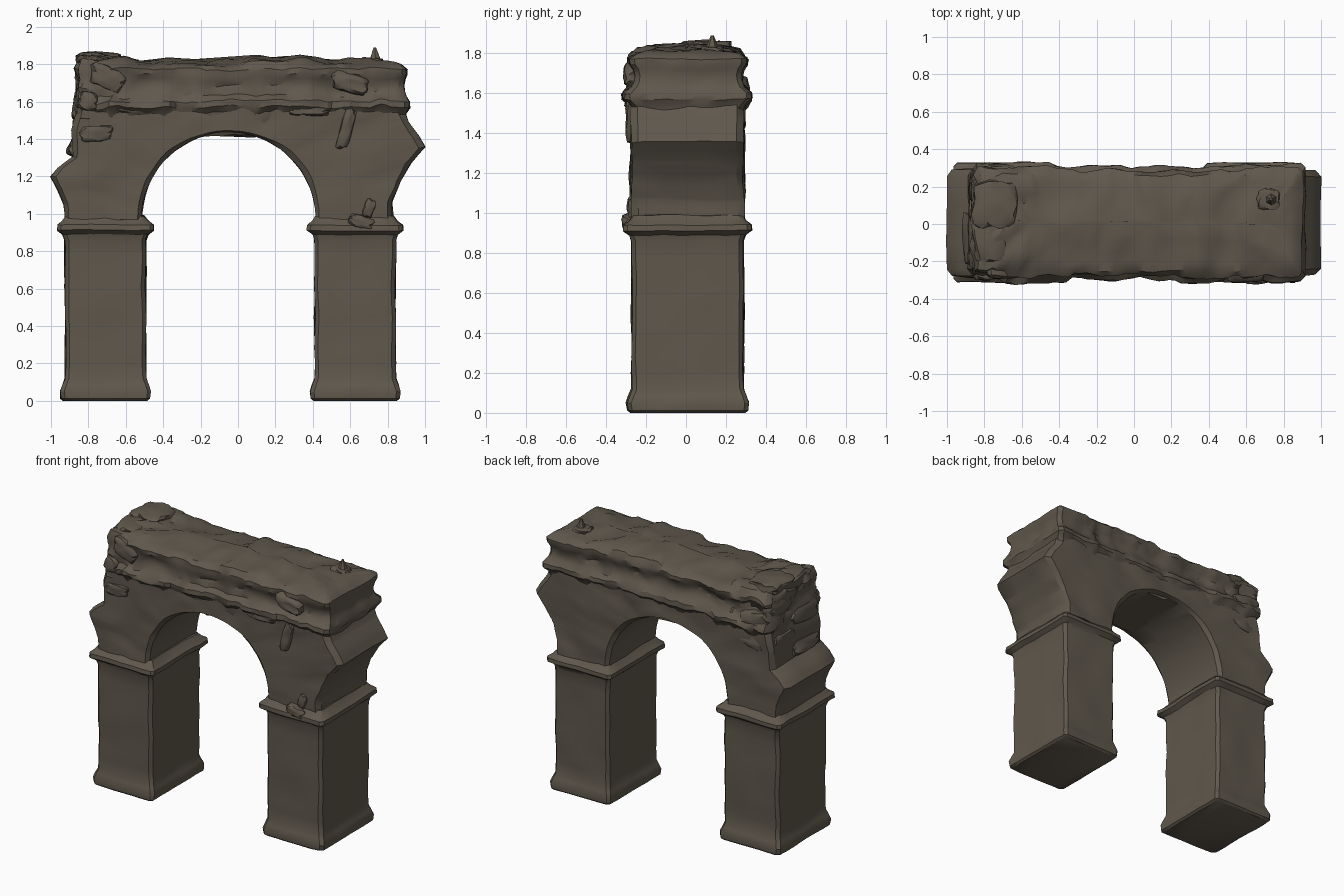
import bpy, bmesh, math, random
from mathutils import Vector, noise

if "Cube" in bpy.data.objects:
    bpy.data.objects.remove(bpy.data.objects["Cube"])

random.seed(4)
stone = bpy.data.materials.new("weathered_stone")
stone.diffuse_color = (0.115, 0.097, 0.073, 1)
stone.use_nodes = True
stone.node_tree.nodes["Principled BSDF"].inputs["Base Color"].default_value = stone.diffuse_color


def rough(p, freq, amp):
    """Offset a point by coarse plus fine noise."""
    return p + noise.noise_vector(p * freq) * amp + noise.noise_vector(p * freq * 2.7) * amp * 0.45


def finish(name, bm):
    bmesh.ops.recalc_face_normals(bm, faces=bm.faces)
    me = bpy.data.meshes.new(name)
    bm.to_mesh(me)
    bm.free()
    me.materials.append(stone)
    ob = bpy.data.objects.new(name, me)
    bpy.context.collection.objects.link(ob)
    return ob


def loft(name, rings, warp):
    """Skin closed rings, cap both ends, then roughen every point."""
    bm = bmesh.new()
    rows = [[bm.verts.new(p) for p in r] for r in rings]
    n = len(rows[0])
    for a, b in zip(rows, rows[1:]):
        for i in range(n):
            bm.faces.new((a[i], a[(i + 1) % n], b[(i + 1) % n], b[i]))
    bm.faces.new(rows[0][::-1])
    bm.faces.new(rows[-1])
    for v in bm.verts:
        v.co = warp(v.co.copy())
    return finish(name, bm)


def rect_ring(x0, x1, y0, y1, z, c, nx, ny):
    """Chamfered rectangle with subdivided sides."""
    pts = []
    sides = [((x0 + c, y0), (x1 - c, y0), nx), ((x1, y0 + c), (x1, y1 - c), ny),
             ((x1 - c, y1), (x0 + c, y1), nx), ((x0, y1 - c), (x0, y0 + c), ny)]
    for a, b, n in sides:
        for i in range(n + 1):
            t = i / n
            pts.append(Vector((a[0] + (b[0] - a[0]) * t, a[1] + (b[1] - a[1]) * t, z)))
    return pts


def interp(keys, t):
    """Piecewise linear lookup in (t, value, ...) rows."""
    for a, b in zip(keys, keys[1:]):
        if t <= b[0]:
            f = (t - a[0]) / (b[0] - a[0])
            return [p + (q - p) * f for p, q in zip(a[1:], b[1:])]
    return list(keys[-1][1:])


# Piers with a plinth and a moulded capital
pier_profile = [(0, 0.005), (0.012, 0.02), (0.05, 0.024), (0.085, 0.012), (0.12, 0)]
pier_profile += [(0.12 + 0.74 * i / 9, 0) for i in range(1, 10)]
pier_profile += [(0.89, 0.01), (0.912, 0.04), (0.94, 0.038), (0.96, 0.012), (0.99, -0.01)]


def pier_warp(p):
    q = rough(p, 5.5, 0.008)
    q.z = max(0, q.z) if p.z > 0.02 else p.z
    return q


for name, x0, x1 in (("left_pier", -0.925, -0.492), ("right_pier", 0.41, 0.842)):
    loft(name, [rect_ring(x0 - d, x1 + d, -0.272 - d, 0.288 + d, z, 0.02, 6, 7)
                for z, d in pier_profile], pier_warp)

# Arch wall: rings swept around the opening, broken vault springers outside
outer = [(0, -0.925, 0.97), (0.05, -0.932, 1.05), (0.10, -0.965, 1.13), (0.14, -1.0, 1.20),
         (0.17, -0.965, 1.245), (0.20, -0.88, 1.31), (0.24, -0.88, 1.44), (0.27, -0.85, 1.58),
         (0.73, 0.87, 1.58), (0.77, 0.91, 1.49), (0.81, 0.965, 1.42), (0.84, 1.0, 1.36),
         (0.88, 0.925, 1.27), (0.92, 0.865, 1.17), (0.96, 0.83, 1.06), (1, 0.825, 0.97)]
steps = sorted({round(i / 44, 3) for i in range(45)} | {k[0] for k in outer})
across = [(0, -0.25), (0.05, -0.275)] + [(s, -0.275) for s in (0.2, 0.35, 0.5, 0.65, 0.8, 0.95)] + [(1, -0.24)]
section = across + [(1, -0.1), (1, 0.1)] + [(s, 0.015 - y) for s, y in across[::-1]] + [(0, 0.1), (0, -0.1)]
rings = []
for t in steps:
    a = math.pi * (1 - t)
    px, pz = -0.05 + 0.465 * math.cos(a), 0.97 + 0.465 * math.sin(a)
    qx, qz = interp(outer, t)
    rings.append([Vector((px + (qx - px) * s, y, pz + (qz - pz) * s)) for s, y in section])


def wall_warp(p):
    r = math.hypot(p.x + 0.05, p.z - 0.97)
    q = rough(p, 5, 0.006 if r < 0.5 or abs(p.x) > 0.9 else 0.014)
    return q


loft("arch_wall", rings, wall_warp)

# Entablature: moulding that survives in places, with a worn uneven top
moulding = [(1.42, -0.03), (1.47, -0.012), (1.51, 0.0), (1.54, 0.015), (1.57, 0.044), (1.60, 0.042),
            (1.63, 0.01), (1.66, -0.005), (1.69, -0.008), (1.72, 0.002), (1.745, 0.018), (1.772, 0.02)]
rings = [rect_ring(-0.855 - d * 0.3, 0.89 + d * 0.6, -0.265 - d, 0.283 + d, z, 0.025, 54, 16)
         for z, d in moulding]
for k, z in ((0.90, 1.797), (0.75, 1.808), (0.55, 1.815), (0.35, 1.82), (0.17, 1.822), (0.02, 1.822)):
    e = 0.28 * (1 - k) * 0.7
    rings.append(rect_ring(-0.855 + e, 0.89 - e, 0.009 - 0.283 * k, 0.009 + 0.283 * k, z, 0.004, 54, 16))
crest = [(-1, 0.015), (-0.6, 0.012), (-0.5, -0.005), (0.0, -0.003), (0.06, 0.02),
         (0.38, 0.02), (0.48, 0.0), (1, 0.0)]


def beam_warp(p):
    keep = p.x > 0.58
    if p.y < 0:
        keep = keep or -0.7 < p.x < -0.36 or 0.24 < p.x < 0.5
    else:
        keep = keep or -0.9 < p.x < -0.45
    q = p.copy()
    if not keep and abs(p.y) > 0.27:
        q.y = 0.008 + (p.y - 0.008) * 0.95
    if p.z > 1.78:
        q.z += interp(crest, p.x)[0]
    amp = 0.009 if p.x > 0.8 else (0.028 if p.x < -0.55 else 0.02)
    q = rough(q, 7 if p.x > -0.55 else 9, amp)
    # Deep chips where the moulding has broken away
    chip = noise.noise(p * 4.2 + Vector((3, 1, 7)))
    if p.x < 0.85 and abs(p.y) > 0.24 and chip > 0.25:
        q.y *= 1 - 0.18 * (chip - 0.25)
    q.z = min(q.z, 1.86)
    return q


loft("entablature", rings, beam_warp)


# Rubble: squarish noisy lumps
def rock(name, loc, size, turn=0.0, amp=0.22):
    bm = bmesh.new()
    bmesh.ops.create_icosphere(bm, subdivisions=3, radius=1)
    shift = Vector(loc) * 7
    c, s = math.cos(turn), math.sin(turn)
    for v in bm.verts:
        p = v.co / max(abs(k) for k in v.co) ** 0.7
        p += noise.noise_vector(v.co * 1.5 + shift) * amp
        p = Vector((p.x * size[0], p.y * size[1], p.z * size[2]))
        v.co = Vector((p.x * c + p.z * s, p.y, p.z * c - p.x * s)) + Vector(loc)
    return finish(name, bm)


rocks = [
    ("top_left_block", (-0.74, 0.10, 1.815), (0.12, 0.13, 0.05), 0.05),
    ("top_left_slab", (-0.77, -0.06, 1.80), (0.09, 0.15, 0.045), 0.05),
    ("front_corner_rock", (-0.70, -0.235, 1.73), (0.10, 0.055, 0.06), 0.4),
    ("front_corner_chip", (-0.80, -0.25, 1.60), (0.05, 0.05, 0.05), 0.2),
    ("front_lower_rock", (-0.76, -0.245, 1.43), (0.09, 0.045, 0.045), -0.1),
    ("end_upper_rock", (-0.82, 0.16, 1.70), (0.05, 0.12, 0.06), 0.1),
    ("end_middle_rock", (-0.84, -0.10, 1.56), (0.045, 0.14, 0.06), 0.2),
    ("end_lower_rock", (-0.83, 0.14, 1.45), (0.05, 0.12, 0.07), -0.2),
    ("end_foot_rock", (-0.86, -0.08, 1.35), (0.05, 0.15, 0.05), 0.3),
    ("back_corner_rock", (-0.74, 0.25, 1.62), (0.11, 0.065, 0.06), 0.1),
    ("back_lower_rock", (-0.72, 0.24, 1.46), (0.10, 0.055, 0.05), -0.2),
    ("front_ledge_left", (-0.53, -0.255, 1.56), (0.15, 0.04, 0.018), 0.0),
    ("front_ledge_right", (0.38, -0.26, 1.55), (0.11, 0.045, 0.025), 0.0),
    ("front_torn_stone", (0.58, -0.25, 1.46), (0.035, 0.05, 0.12), 0.25),
    ("front_upper_stone", (0.60, -0.26, 1.70), (0.10, 0.05, 0.05), 0.3),
    ("capital_break_low", (0.66, -0.275, 0.955), (0.07, 0.045, 0.035), 0.3),
    ("capital_break_high", (0.70, -0.26, 1.03), (0.03, 0.035, 0.05), 0.3),
    ("top_right_stone", (0.72, 0.13, 1.815), (0.06, 0.055, 0.02), 0.1),
]
for r in rocks:
    rock(*r)

# Pointed shard on the right end of the top
bm = bmesh.new()
bmesh.ops.create_cone(bm, cap_ends=True, segments=6, radius1=0.045, radius2=0.008, depth=0.10)
for v in bm.verts:
    v.co = rough(v.co + Vector((0.735, 0.13, 1.842)), 12, 0.006)
finish("top_shard", bm)

bpy.ops.object.select_all(action='SELECT')
bpy.context.view_layer.objects.active = bpy.data.objects["entablature"]
bpy.ops.object.shade_smooth_by_angle(angle=math.radians(32))
